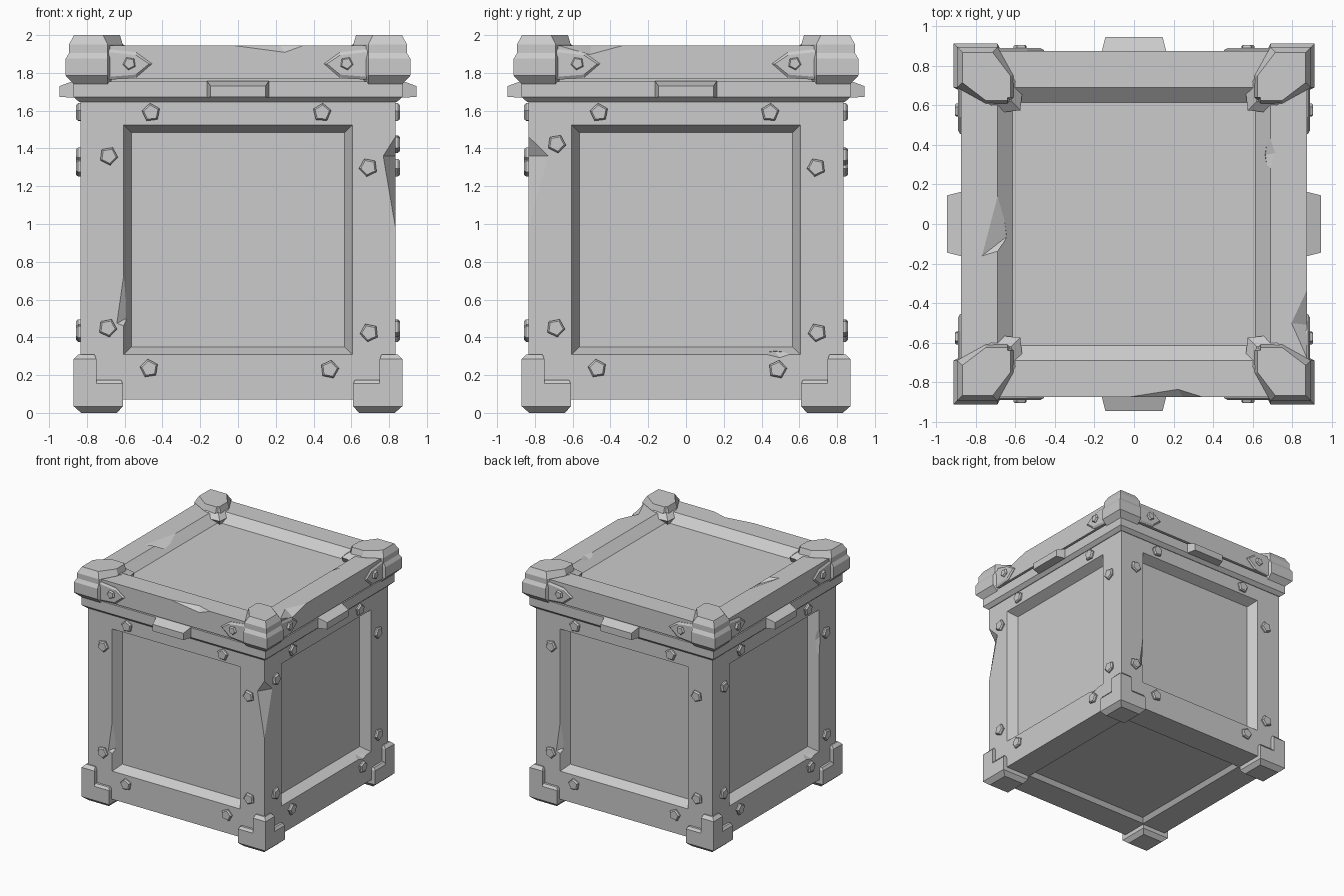
import bpy, bmesh, math
from mathutils import Vector, Matrix

cube = bpy.data.objects.get("Cube")
if cube:
    bpy.data.objects.remove(cube, do_unlink=True)

GREY = (0.6, 0.6, 0.6, 1)
metal = bpy.data.materials.new("grey metal")
metal.use_nodes = True
metal.diffuse_color = GREY
metal.node_tree.nodes["Principled BSDF"].inputs["Base Color"].default_value = GREY


def finish(name, bm):
    bmesh.ops.recalc_face_normals(bm, faces=bm.faces)
    mesh = bpy.data.meshes.new(name)
    bm.to_mesh(mesh)
    bm.free()
    mesh.materials.append(metal)
    ob = bpy.data.objects.new(name, mesh)
    bpy.context.collection.objects.link(ob)
    return ob


def loft(name, rings, matrix=Matrix()):
    """Solid skinned through rings of equal point count."""
    bm = bmesh.new()
    loops = [[bm.verts.new(matrix @ Vector(p)) for p in ring] for ring in rings]
    n = len(loops[0])
    for low, high in zip(loops, loops[1:]):
        for i in range(n):
            j = (i + 1) % n
            bm.faces.new((low[i], low[j], high[j], high[i]))
    bm.faces.new(loops[0])
    bm.faces.new(loops[-1])
    return finish(name, bm)


def hull(name, points, matrix=Matrix()):
    bm = bmesh.new()
    for p in points:
        bm.verts.new(matrix @ Vector(p))
    bmesh.ops.convex_hull(bm, input=bm.verts)
    return finish(name, bm)


def rect(x0, x1, y0, y1, z):
    return [(x0, y0, z), (x1, y0, z), (x1, y1, z), (x0, y1, z)]


def square(r, z):
    return rect(-r, r, -r, r, z)


def diagonal(points, z):
    """Half outline mirrored across the corner diagonal."""
    tail = [(b, a) for a, b in reversed(points) if a != b]
    return [(a, b, z) for a, b in points + tail]


def carve(target, cutter):
    cutter.hide_render = True
    mod = target.modifiers.new("cut", "BOOLEAN")
    mod.operation = "DIFFERENCE"
    mod.solver = "EXACT"
    mod.object = cutter
    bpy.context.view_layer.objects.active = target
    bpy.ops.object.modifier_apply(modifier=mod.name)
    bpy.data.objects.remove(cutter, do_unlink=True)


def turn(k):
    return Matrix.Rotation(k * math.pi / 2, 4, "Z")


SIDES = ["front", "right", "back", "left"]
R = 0.835      # body half width
LID = 0.875    # lid half width
TOP = 1.945    # lid rim height
OUT = -R - 0.006   # just outside a body face
T = TOP + 0.004    # just above the rim
L = LID + 0.004    # just outside the rim

# Body with a sunken panel on every side and underneath
body = loft("body", [square(R, 0.07), square(R, 1.65)])


def panel_ring(r, z0, z1, y):
    return [(-r, y, z0), (r, y, z0), (r, y, z1), (-r, y, z1)]


for k in range(4):
    carve(body, loft("panel_cutter", [
        panel_ring(0.645, 0.27, 1.565, -R - 0.08),
        panel_ring(0.565, 0.35, 1.485, -R + 0.08)], turn(k)))
carve(body, loft("base_cutter", [square(0.64, 0.02), square(0.575, 0.105)]))

# Chips in the body: vertical corner, panel edges
carve(body, hull("corner_chip", [
    (R, OUT, 1.47), (R, OUT, 0.95), (0.765, OUT, 1.36), (-OUT, -0.72, 1.36),
    (0.95, -0.95, 1.36)]))
for k in (0, 2):
    carve(body, hull("edge_chip", [
        (-0.597, OUT, 0.84), (-0.597, OUT, 0.45), (-0.65, OUT, 0.47),
        (-0.592, -0.8, 0.5), (-0.59, -0.9, 0.55)], turn(k)))
for k in (1, 3):
    carve(body, hull("ledge_chip", [
        (0.38, OUT, 0.318), (0.59, OUT, 0.318), (0.5, OUT, 0.288),
        (0.47, -0.79, 0.325), (0.48, -0.9, 0.36)], turn(k)))
carve(body, hull("side_chip", [
    (0.597, OUT, 1.45), (0.597, OUT, 1.0), (0.625, OUT, 1.3),
    (0.592, -0.8, 1.25), (0.59, -0.9, 1.25)], turn(3)))

# Lid: flared lip, groove, thick rim, sunken top
lid = loft("lid", [square(r, z) for r, z in (
    (0.84, 1.645), (0.87, 1.672), (0.87, 1.755), (0.85, 1.755),
    (0.85, 1.768), (LID, 1.768), (LID, TOP))])
carve(lid, loft("top_cutter", [square(0.615, 1.88), square(0.805, TOP + 0.1)]))

# Chips in the lid rim
for chip in (
    [(-0.08, -L, T), (0.37, -L, T), (0.25, -L, 1.905),
     (0.22, -0.832, T), (0.22, -1, 2.05)],
    [(L, -0.7, T), (L, -0.31, T), (L, -0.51, 1.895),
     (0.79, -0.5, T), (1, -0.5, 2.05)],
    [(-0.68, 0.21, T), (-0.68, -0.14, T), (-0.78, -0.17, T),
     (-0.645, -0.065, 1.9), (-0.6, 0, 2.1)],
    [(0.68, 0.48, T), (0.68, 0.23, T), (0.72, 0.36, T),
     (0.665, 0.35, 1.915), (0.6, 0.35, 2.1)],
):
    carve(lid, hull("rim_chip", chip))

CORNERS = ["back_left", "back_right", "front_right", "front_left"]
for k, corner in enumerate(CORNERS):
    m = turn(k)

    # Lid corner cap: tapered foot, wide band, stepped-in band, bevelled top
    def cap(outer, tip, inner, z):
        return diagonal([(outer, outer), (tip, outer), (inner, 0.75),
                         (inner, 0.64), (inner + 0.015, inner + 0.015)], z)

    loft("corner_cap_" + corner, [
        cap(0.87, 0.69, 0.62, 1.74), cap(0.912, 0.69, 0.61, 1.785),
        cap(0.912, 0.69, 0.61, 1.875), cap(0.895, 0.69, 0.61, 1.905),
        cap(0.895, 0.69, 0.61, 1.95), cap(0.868, 0.715, 0.625, 2.0)], m)
    # Prong reaching down the sunken wall
    loft("cap_prong_" + corner, [
        diagonal([(0.75, 0.75), (0.62, 0.65), (0.59, 0.59)], 1.86),
        diagonal([(0.75, 0.75), (0.565, 0.67), (0.57, 0.575), (0.575, 0.575)][:2]
                 + [(0.575, 0.575)], 1.915),
        diagonal([(0.75, 0.75), (0.612, 0.74), (0.62, 0.62)], 1.955)], m)

    # Foot: wide block with a taller stub forming an L on both faces
    loft("foot_" + corner, [
        rect(0.64, 0.83, 0.64, 0.83, 0.0), rect(0.61, 0.87, 0.61, 0.87, 0.035),
        rect(0.61, 0.87, 0.61, 0.87, 0.155), rect(0.62, 0.855, 0.62, 0.855, 0.175),
    ], m)
    loft("foot_stub_" + corner, [
        rect(0.75, 0.87, 0.75, 0.87, 0.1), rect(0.75, 0.87, 0.75, 0.87, 0.285),
        rect(0.76, 0.845, 0.76, 0.845, 0.31)], m)


def bolt(name, u, z, d, r, height, m):
    def ring(radius, y):
        return [(u + radius * math.sin(i * math.tau / 5 + u * 3), y,
                 z + radius * math.cos(i * math.tau / 5 + u * 3)) for i in range(5)]
    loft(name, [ring(r, -d + 0.02), ring(r, -d - height * 0.5),
                ring(r * 0.8, -d - height)], m)


BOLTS = [(-0.46, 1.59), (0.445, 1.59), (-0.685, 1.36), (0.69, 1.30),
         (-0.69, 0.45), (0.695, 0.425), (-0.47, 0.235), (0.485, 0.23)]
for k, side in enumerate(SIDES):
    m = turn(k)
    # Latch block
    loft("latch_" + side, [
        panel_ring(0.163, 1.67, 1.757, -0.85), panel_ring(0.163, 1.67, 1.757, -0.872),
        panel_ring(0.145, 1.672, 1.73, -0.945)], m)
    # Panel bolts
    for i, (u, z) in enumerate(BOLTS):
        if side == "right" and i == 2:
            z = 1.425
        bolt(f"bolt_{side}_{i + 1}", u, z, R, 0.05, 0.022, m)
    # Pointed straps running out from the caps, each with a bolt
    for s, hand in ((-1, "a"), (1, "b")):
        def strap(y, grow):
            return [(s * 0.72, y, 1.77 - grow), (s * 0.54, y, 1.785 - grow),
                    (s * (0.465 - grow), y, 1.848), (s * 0.54, y, 1.9 + grow),
                    (s * 0.72, y, 1.92 + grow)]
        loft(f"strap_{side}_{hand}", [strap(-0.86, 0.01), strap(-0.879, 0.01),
                                      strap(-0.889, -0.006)], m)
        bolt(f"strap_bolt_{side}_{hand}", s * 0.575, 1.85, 0.888, 0.036, 0.018, m)
